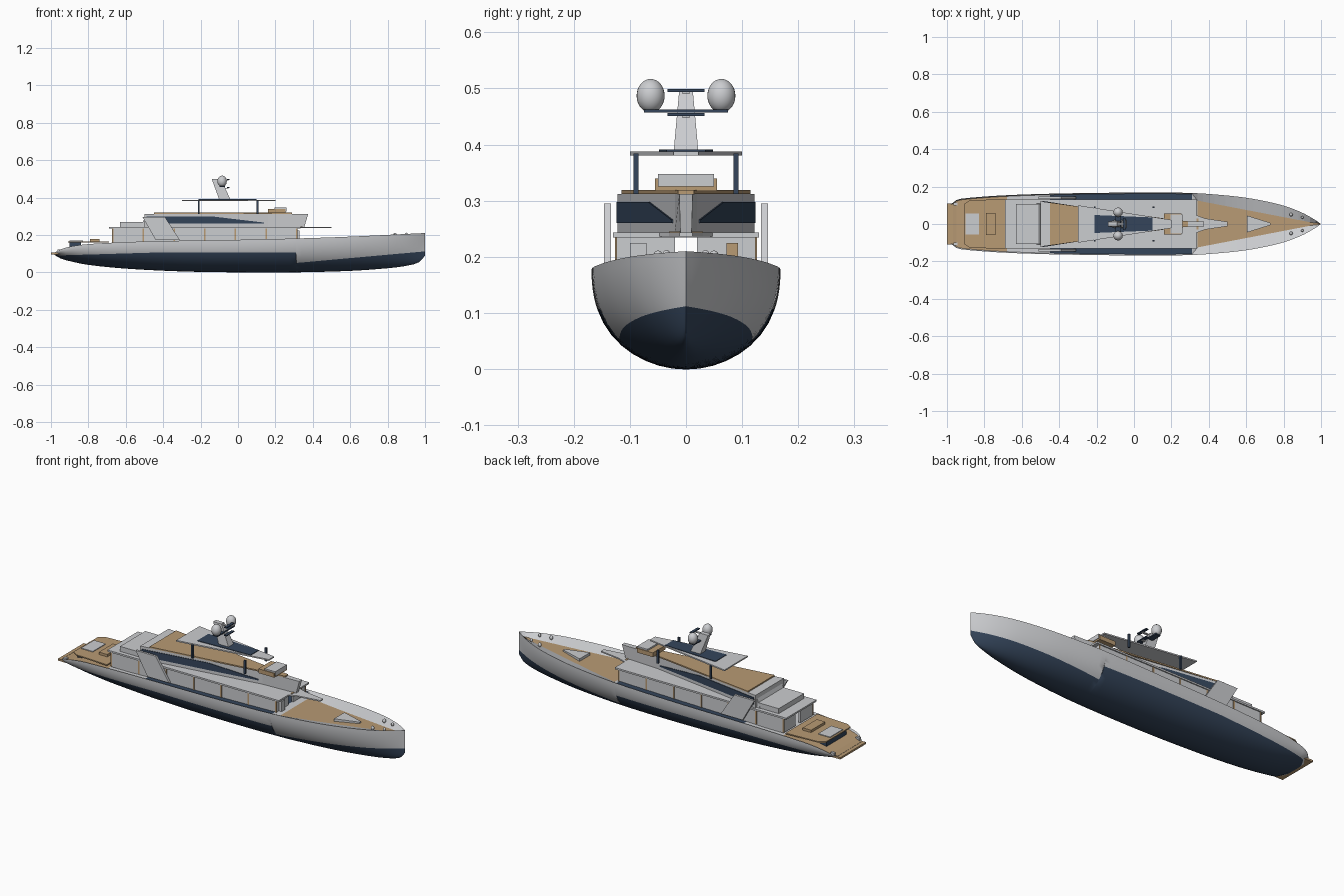
import bpy, bmesh, math

if "Cube" in bpy.data.objects:
    bpy.data.objects.remove(bpy.data.objects["Cube"])

def material(name, rgb):
    m = bpy.data.materials.new(name)
    m.diffuse_color = (*rgb, 1)
    m.use_nodes = True
    m.node_tree.nodes["Principled BSDF"].inputs["Base Color"].default_value = m.diffuse_color
    return m

GREY = material("pale grey paint", (0.60, 0.61, 0.63))
NAVY = material("navy", (0.035, 0.06, 0.105))
TEAK = material("teak", (0.48, 0.325, 0.175))
MATS = [GREY, NAVY, TEAK]

def make(name, verts, faces, mats, idx=None, smooth=False, fix=True):
    me = bpy.data.meshes.new(name)
    me.from_pydata(verts, [], faces)
    for m in mats:
        me.materials.append(m)
    if idx:
        for p, i in zip(me.polygons, idx):
            p.material_index = i
    bm = bmesh.new()
    bm.from_mesh(me)
    bmesh.ops.remove_doubles(bm, verts=bm.verts, dist=1e-5)
    if fix:
        bmesh.ops.recalc_face_normals(bm, faces=bm.faces)
    bm.to_mesh(me)
    bm.free()
    ob = bpy.data.objects.new(name, me)
    bpy.context.collection.objects.link(ob)
    if smooth:
        bpy.ops.object.select_all(action='DESELECT')
        bpy.context.view_layer.objects.active = ob
        ob.select_set(True)
        bpy.ops.object.shade_smooth_by_angle(angle=math.radians(35))
    return ob

def loft(name, a, b, mat):
    """Solid between two matching loops."""
    n = len(a)
    f = [tuple(range(n))[::-1], tuple(range(n, 2 * n))]
    f += [(i, (i + 1) % n, n + (i + 1) % n, n + i) for i in range(n)]
    return make(name, a + b, f, [mat])

def plan(name, low, z0, z1, mat, top=None):
    """Symmetric plan outline of (x, half width), raised from z0 to z1."""
    ring = lambda pts, z: [(x, -w, z) for x, w in pts] + [(x, w, z) for x, w in pts[::-1]]
    return loft(name, ring(low, z0), ring(top or low, z1), mat)

def box(name, x0, x1, y0, y1, z0, z1, mat):
    r = lambda z: [(x0, y0, z), (x1, y0, z), (x1, y1, z), (x0, y1, z)]
    return loft(name, r(z0), r(z1), mat)

def pair(name, x0, x1, y0, y1, z0, z1, mat):
    for s, side in ((-1, "right"), (1, "left")):
        box(f"{name}_{side}", x0, x1, s * y0, s * y1, z0, z1, mat)

def ball(name, loc, r, rz, mat):
    bpy.ops.mesh.primitive_uv_sphere_add(segments=24, ring_count=16, radius=1, location=loc)
    ob = bpy.context.object
    ob.name, ob.scale = name, (r, r, rz)
    ob.data.materials.append(mat)
    bpy.ops.object.shade_smooth_by_angle()

def curve(pts):
    """Smooth curve through (x, value) points."""
    def slope(i):
        a, b = pts[max(i - 1, 0)], pts[min(i + 1, len(pts) - 1)]
        return (b[1] - a[1]) / (b[0] - a[0])
    def f(x):
        i = 0
        while i < len(pts) - 2 and x > pts[i + 1][0]:
            i += 1
        (x0, v0), (x1, v1) = pts[i], pts[i + 1]
        h = x1 - x0
        t = min(max((x - x0) / h, 0), 1)
        return ((2*t**3 - 3*t*t + 1) * v0 + (t**3 - 2*t*t + t) * h * slope(i)
                + (3*t*t - 2*t**3) * v1 + (t**3 - t*t) * h * slope(i + 1))
    return f

# Hull lines
width = curve([(-.98, .105), (-.95, .128), (-.9, .138), (-.7, .153), (-.4, .163), (0, .168), (.3, .166),
               (.5, .152), (.65, .132), (.8, .098), (.9, .06), (.96, .027), (1, 0)])
sheer = curve([(-.98, .106), (-.95, .122), (-.9, .137), (-.8, .151), (-.5, .165), (0, .174), (.5, .187), (1, .21)])
keel = curve([(-.98, .092), (-.95, .075), (-.9, .06), (-.8, .04), (-.6, .02), (-.3, .005), (0, 0), (.3, 0),
              (.6, .008), (.8, .022), (.9, .035), (.97, .055), (1, .09)])

def paint_line(x):
    if x > .311:
        z = .05 + (x - .31) * .09
    else:
        z = .107 + min(0, x + .4) * .03
    lo, hi = keel(x), sheer(x)
    return min(max(z, lo + .1 * (hi - lo)), hi - .1 * (hi - lo))

stations = sorted([-.98 + 1.98 * i / 66 for i in range(67)] + [.31, .312, .34, -.45, -.93, .985, .993])
N = 8
verts, faces, idx = [], [], []
for x in stations:
    lo, hi, b, w = keel(x), sheer(x), paint_line(x), max(width(x), 0)
    zs = [lo + (b - lo) * (i / N) ** 2 for i in range(N)] + [b + (hi - b) * i / N for i in range(N + 1)]
    n = 2.3 - .5 * max(0, x)
    depth = [min(max((hi - z) / (hi - lo), 0), 1) for z in zs]
    half = [(w * math.sqrt(1 - u ** n), z) for u, z in zip(depth, zs)]
    verts += [(x, -y, z) for y, z in half[::-1]] + [(x, y, z) for y, z in half[1:]]
M = 4 * N + 1
for s in range(len(stations) - 1):
    for j in range(M - 1):
        a = s * M + j
        faces.append((a, a + 1, a + M + 1, a + M))
        idx.append(1 if N <= j < 3 * N else 0)
faces.append(tuple(range(M))[::-1])      # transom
idx.append(0)
make("hull", verts, faces, [GREY, NAVY], idx, True, False)

# Deck with sloping bulwark inner faces
verts, faces, idx = [], [], []
for x in stations:
    w, z = max(width(x), 0), sheer(x)
    d, dz = max(w - .006, 0), z - .008
    if x > .339:
        d, dz = min(max(.125 - (x - .34) * .192, .004), w * .9), z - .02
    verts += [(x, -w, z), (x, -d, dz), (x, d, dz), (x, w, z)]
for s in range(len(stations) - 1):
    x = (stations[s] + stations[s + 1]) / 2
    deck = 2 if x > .34 or x < -.69 else 1 if -.45 < x < .311 else 0
    for j in range(3):
        a = 4 * s + j
        faces.append((a, a + 4, a + 5, a + 1))
        idx.append(deck if j == 1 else 0)
make("main_deck", verts, faces, MATS, idx, fix=False)

# Stern: swim platform, stairs, raised aft deck, furniture
box("swim_platform", -1, -.93, -.11, .11, .095, .105, TEAK)
box("stern_stairs", -.9, -.84, -.085, .085, .11, .16, NAVY)
plan("aft_deck", [(-.91, .105), (-.88, .125), (-.69, .135)], .159, .165, TEAK)
box("sun_pad", -.9, -.83, -.055, .055, .165, .169, GREY)
box("aft_table", -.79, -.74, -.06, .06, .165, .178, TEAK)
pair("stern_cleat", -.965, -.945, .1, .115, .105, .122, GREY)

# Lower deckhouse: open-centred ends, side walls, teak mullions
pair("lower_side_wall", -.67, .315, .118, .124, .155, .235, GREY)
pair("lower_front_wall", .305, .315, .02, .12, .155, .235, GREY)
pair("lower_aft_wall", -.67, -.66, .02, .12, .155, .235, GREY)
for i in range(7):
    x = -.67 + i * .164
    pair(f"mullion_{i}", x - .004, x + .004, .123, .1265, .16, .235, TEAK)
box("front_door", .315, .319, .072, .093, .18, .225, TEAK)
box("front_locker", .315, .33, -.1, -.07, .17, .225, GREY)
box("lower_roof", -.69, .335, -.13, .13, .234, .243, GREY)
plan("roof_prow", [(.3, .06), (.38, .03), (.5, .012)], .236, .243, GREY)
box("prow_trim", .335, .345, -.03, .03, .237, .245, TEAK)

# Stepped aft roof
box("aft_roof_step", -.63, -.49, -.108, .108, .243, .27, GREY)
plan("aft_roof_slope", [(-.52, .11), (-.42, .11)], .243, .312, GREY, [(-.49, .105), (-.42, .105)])

# Upper wedge-shaped deckhouse
plan("upper_house", [(-.5, .122), (.16, .02), (.355, .01)], .243, .312, GREY,
     [(-.5, .122), (.16, .02), (.375, .012)])
wall = lambda x: .122 - (x + .5) * .102 / .66 + .003
for s, side in ((-1, "right"), (1, "left")):
    outline = [(-.49, .26), (.14, .26), (.14, .266), (-.13, .298), (-.49, .298)]
    loft(f"upper_window_{side}", [(x, s * (wall(x) - .005), z) for x, z in outline],
         [(x, s * wall(x), z) for x, z in outline], NAVY)
    # Slanted wing supports beside the house
    wing = [(-.51, .295), (-.39, .295), (-.31, .172), (-.44, .172)]
    loft(f"wing_support_{side}", [(x, s * .134, z) for x, z in wing],
         [(x, s * .146, z) for x, z in wing], GREY)

# Sun deck and lounge
plan("sun_deck", [(-.45, .115), (.16, .03), (.29, .014)], .312, .319, TEAK)
box("lounge_base", .16, .255, -.055, .055, .317, .34, TEAK)
box("lounge_cushion", .195, .258, -.05, .05, .325, .348, GREY)

# Hardtop on posts
plan("hardtop", [(-.3, .1), (.2, .022)], .381, .388, GREY)
plan("hardtop_panel", [(-.21, .048), (.1, .035)], .386, .391, NAVY)
for x in (-.21, .105):
    pair(f"hardtop_post_{'aft' if x < 0 else 'fore'}", x - .005, x + .005, .085, .094, .312, .384, NAVY)

# Mast, radar bars, domes
plan("mast", [(-.1, .022), (-.04, .022)], .388, .498, GREY, [(-.14, .012), (-.09, .012)])
box("dome_crossbar", -.1, -.07, -.075, .075, .457, .463, NAVY)
for i, z in enumerate((.451, .494)):
    box(f"radar_bar_{i}", -.06, -.045, -.033, .033, z, z + .005, NAVY)
    box(f"radar_arm_{i}", -.1, -.05, -.006, .006, z - .004, z, GREY)
for s, side in ((-1, "right"), (1, "left")):
    ball(f"satellite_dome_{side}", (-.085, s * .063, .487), .025, .03, GREY)
    ball(f"bollard_{side}", (.84, s * .05, .2), .009, .011, GREY)
    ball(f"bow_bollard_{side}", (.9, s * .035, .203), .007, .009, GREY)

# Foredeck hatch
plan("foredeck_hatch", [(.605, .045), (.73, .006)], .165, .185, GREY)
